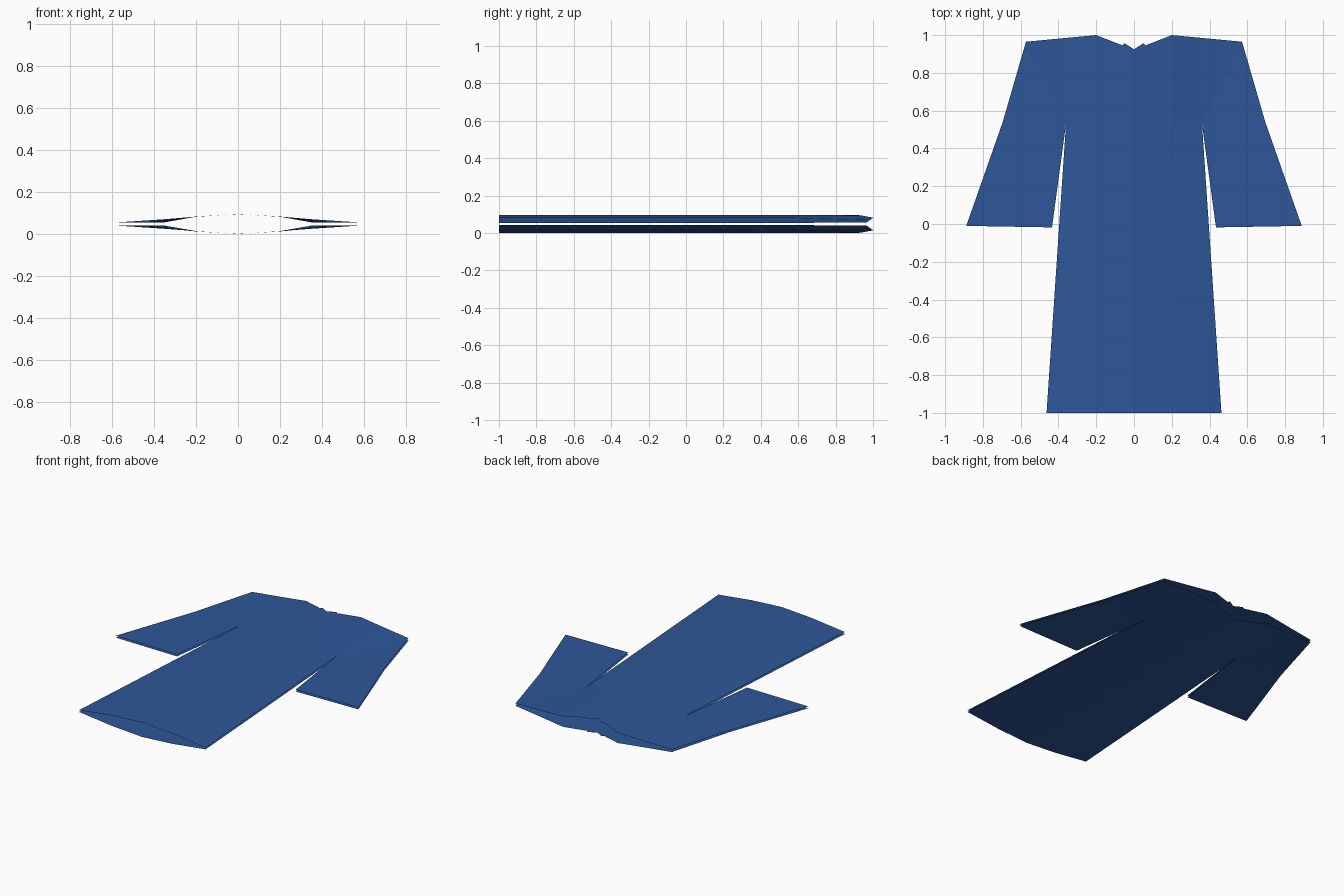
import bpy

if "Cube" in bpy.data.objects:
    bpy.data.objects.remove(bpy.data.objects["Cube"])

MID = 0.048   # height of the plane between the two panels

cloth = bpy.data.materials.new("blue_cloth")
cloth.diffuse_color = (0.027, 0.095, 0.32, 1)
cloth.use_nodes = True
cloth.node_tree.nodes["Principled BSDF"].inputs["Base Color"].default_value = cloth.diffuse_color

# Half outline of one panel: x, y, distance from the middle plane
points = {
    "hem_c": (0, -1, .048), "hem_m": (.22, -1, .034), "hem_e": (.463, -1, .006),
    "chest_c": (0, .53, .048), "chest_m": (.2, .53, .035), "armpit": (.36, .53, .006),
    "neck_c": (0, .925, .047), "neck_a": (.05, .957, .045), "neck_b": (.062, .946, .044),
    "neck_m": (.2, 1, .034), "seam": (.36, .985, .022), "shoulder": (.572, .965, .008),
    "elbow": (.695, .54, .006), "cuff_out": (.888, -.01, .006), "cuff_in": (.434, -.018, .006),
}
faces = [
    # skirt
    ("hem_c", "hem_m", "chest_m", "chest_c"),
    ("hem_m", "hem_e", "armpit", "chest_m"),
    # chest and neckline
    ("chest_c", "neck_a", "neck_c"), ("chest_c", "neck_b", "neck_a"),
    ("chest_c", "chest_m", "neck_b"), ("chest_m", "neck_m", "neck_b"),
    ("chest_m", "armpit", "seam", "neck_m"),
    # sleeve
    ("armpit", "shoulder", "seam"), ("armpit", "elbow", "shoulder"),
    ("armpit", "cuff_in", "cuff_out", "elbow"),
]


def panel(name, side):
    """Mirrored open cloth sheet, bulging up (side=1) or down (side=-1)."""
    names = list(points)
    verts = [(x, y, MID + side * h) for x, y, h in points.values()]
    polys = [[names.index(n) for n in f][::side] for f in faces]
    mesh = bpy.data.meshes.new(name)
    mesh.from_pydata(verts, [], polys)
    mesh.materials.append(cloth)
    obj = bpy.data.objects.new(name, mesh)
    bpy.context.collection.objects.link(obj)
    mirror = obj.modifiers.new("mirror", 'MIRROR')
    mirror.use_clip = True


panel("robe_front_panel", 1)
panel("robe_back_panel", -1)
